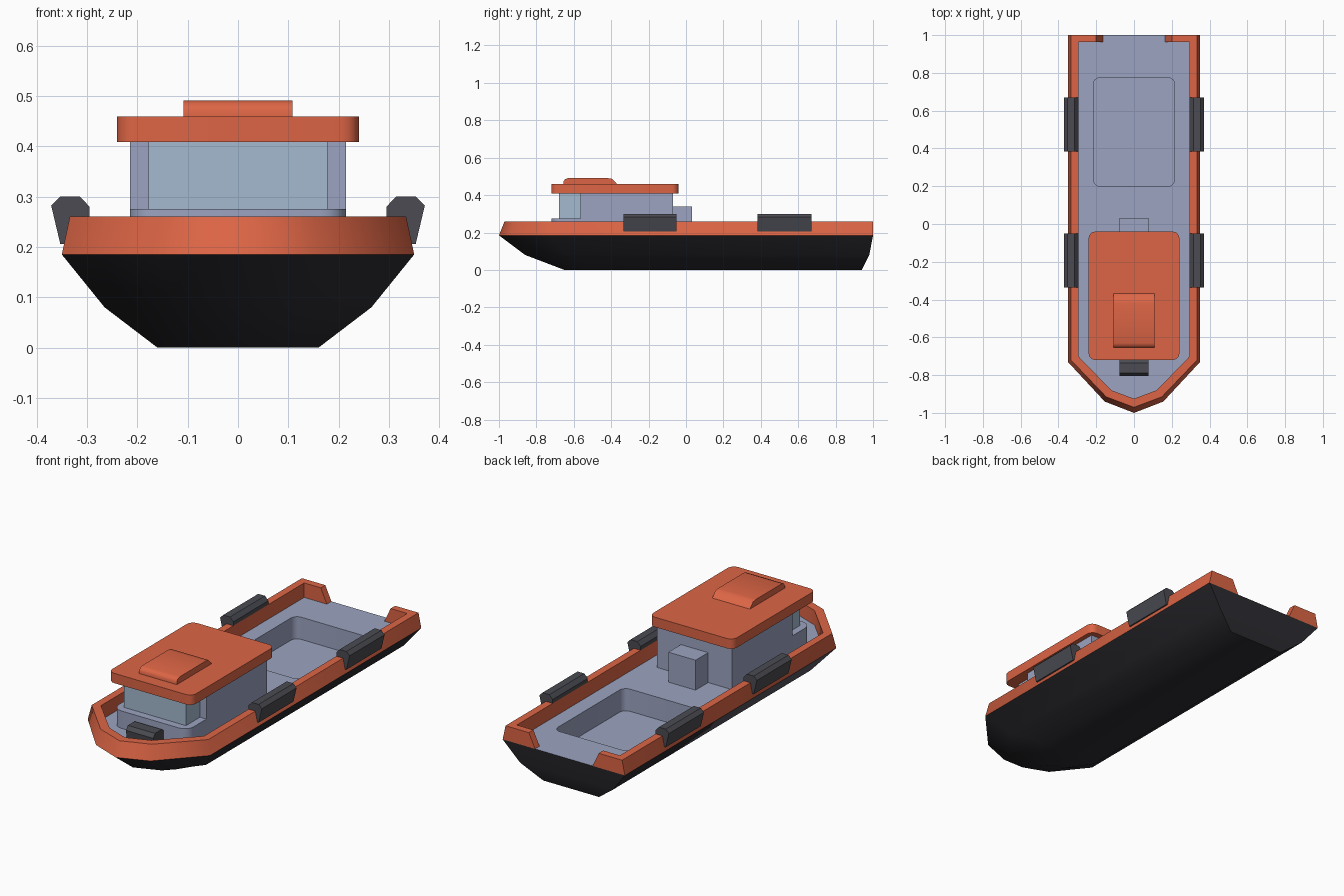
import bpy
import bmesh
from math import radians, cos, sin, pi

cube = bpy.data.objects.get("Cube")
if cube:
    bpy.data.objects.remove(cube, do_unlink=True)


def material(name, rgb):
    m = bpy.data.materials.new(name)
    m.use_nodes = True
    m.diffuse_color = (*rgb, 1)
    m.node_tree.nodes["Principled BSDF"].inputs["Base Color"].default_value = (*rgb, 1)
    return m


ORANGE = material("orange paint", (0.72, 0.13, 0.06))
GREY = material("blue grey paint", (0.33, 0.37, 0.53))
GLASS = material("pale blue glass", (0.37, 0.49, 0.63))
BLACK = material("black hull paint", (0.026, 0.025, 0.031))
RUBBER = material("dark rubber", (0.07, 0.071, 0.085))


def finish(name, bm, mat, smooth=None):
    bmesh.ops.recalc_face_normals(bm, faces=bm.faces)
    me = bpy.data.meshes.new(name)
    bm.to_mesh(me)
    bm.free()
    me.materials.append(mat)
    ob = bpy.data.objects.new(name, me)
    bpy.context.collection.objects.link(ob)
    if smooth:
        bpy.ops.object.select_all(action="DESELECT")
        ob.select_set(True)
        bpy.context.view_layer.objects.active = ob
        bpy.ops.object.shade_smooth_by_angle(angle=radians(smooth))
    return ob


def skin(bm, a, b, closed=True):
    n = len(a)
    for i in range(n if closed else n - 1):
        j = (i + 1) % n
        bm.faces.new((a[i], a[j], b[j], b[i]))


def loft(name, rings, mat, smooth=None, top=True):
    """Join closed rings of 3D points, capping the ends."""
    bm = bmesh.new()
    loops = [[bm.verts.new(p) for p in r] for r in rings]
    for a, b in zip(loops, loops[1:]):
        skin(bm, a, b)
    bm.faces.new(loops[0])
    if top:
        bm.faces.new(loops[-1])
    return finish(name, bm, mat, smooth)


def level(points, z):
    return [(x, y, z) for x, y in points]


def mirrored(half):
    """Complete a +x half path that ends on the centre line at the bow."""
    return half + [(-x, y) for x, y in reversed(half[:-1])]


def rounded(hx, y0, y1, r, steps=4):
    """Rectangle outline with rounded corners."""
    pts = []
    corners = ((hx - r, y1 - r), (r - hx, y1 - r), (r - hx, y0 + r), (hx - r, y0 + r))
    for k, (cx, cy) in enumerate(corners):
        for s in range(steps + 1):
            a = (k + s / steps) * pi / 2
            pts.append((cx + r * cos(a), cy + r * sin(a)))
    return pts


def prism(name, outline, z0, z1, mat, smooth=None):
    return loft(name, [level(outline, z0), level(outline, z1)], mat, smooth)


def box(name, hx, y0, y1, z0, z1, mat):
    return prism(name, [(hx, y0), (hx, y1), (-hx, y1), (-hx, y0)], z0, z1, mat)


DECK, RIM = 0.185, 0.26

# Hull: three waterlines from keel to deck edge
gunwale = [(0.35, 1), (0.35, -0.73), (0.155, -0.94), (0, -1)]
chine = [(0.265, 0.98), (0.265, -0.64), (0.13, -0.81), (0, -0.86)]
keel = [(0.16, 0.94), (0.16, -0.5), (0.08, -0.62), (0, -0.65)]
loft("hull", [level(mirrored(keel), 0), level(mirrored(chine), 0.08),
              level(mirrored(gunwale), DECK)], BLACK, 50, top=False)

# Deck with a sunken cargo hold
bm = bmesh.new()
edge = [bm.verts.new(p) for p in level(mirrored(gunwale), DECK)]
hold = rounded(0.215, 0.2, 0.775, 0.035)
lip = [bm.verts.new(p) for p in level(hold, DECK)]
floor = [bm.verts.new(p) for p in level(hold, 0.07)]
border = [bm.edges.new((r[i - 1], r[i])) for r in (edge, lip) for i in range(len(r))]
bmesh.ops.triangle_fill(bm, use_beauty=True, edges=border, normal=(0, 0, 1))
skin(bm, lip, floor)
bm.faces.new(floor)
deck = finish("deck_and_hold", bm, GREY, 40)
if min(p.normal.z for p in deck.data.polygons) < -0.5:
    deck.data.flip_normals()

# Bulwark: raised rim, open in the middle of the stern
outer_low = [(0.165, 1)] + gunwale
outer_top = [(0.2, 1), (0.334, 1), (0.334, -0.72), (0.147, -0.915), (0, -0.97)]
inner_top = [(0.2, 0.963), (0.295, 0.963), (0.295, -0.7), (0.12, -0.88), (0, -0.925)]
inner_low = [(0.165, 0.963)] + inner_top[1:]
bm = bmesh.new()
paths = [[bm.verts.new(p) for p in level(mirrored(h), z)] for h, z in
         ((outer_low, DECK), (outer_top, RIM), (inner_top, RIM), (inner_low, DECK))]
for i in range(4):
    skin(bm, paths[i - 1], paths[i], closed=False)
for end in (0, -1):
    bm.faces.new([p[end] for p in paths])
finish("bulwark", bm, ORANGE, 50)

# Wheelhouse
box("cabin", 0.215, -0.565, -0.07, DECK, 0.41, GREY)
prism("window_sill", rounded(0.215, -0.72, -0.5, 0.05), DECK, 0.275, GREY, 40)
box("windshield", 0.178, -0.68, -0.56, 0.275, 0.41, GLASS)
prism("roof", rounded(0.24, -0.72, -0.04, 0.035), 0.408, 0.459, ORANGE, 40)
box("rear_locker", 0.078, -0.075, 0.033, DECK, 0.34, GREY)

# Roof hatch and bow winch: side profiles (y, z) run across the boat
hatch = [(-0.655, 0.455), (-0.655, 0.472), (-0.647, 0.485), (-0.63, 0.491),
         (-0.42, 0.491), (-0.395, 0.487), (-0.365, 0.455)]
winch = [(-0.8, DECK), (-0.805, 0.23), (-0.79, 0.25), (-0.735, 0.25),
         (-0.715, 0.235), (-0.715, DECK)]
for name, prof, hx, mat, smooth in (("roof_hatch", hatch, 0.108, ORANGE, 50),
                                    ("bow_winch", winch, 0.078, RUBBER, None)):
    loft(name, [[(x, y, z) for y, z in prof] for x in (-hx, hx)], mat, smooth)

# Fenders hooked over the rim, two per side
fender = [(0.295, 0.28), (0.314, 0.3), (0.353, 0.3), (0.371, 0.282),
          (0.353, 0.206), (0.34, 0.206), (0.328, 0.255), (0.295, 0.255)]
for side, s in (("left", 1), ("right", -1)):
    for place, y0, y1 in (("front", -0.335, -0.05), ("rear", 0.383, 0.67)):
        loft(f"{place}_{side}_fender",
             [[(s * x, y, z) for x, z in fender] for y in (y0, y1)], RUBBER)
